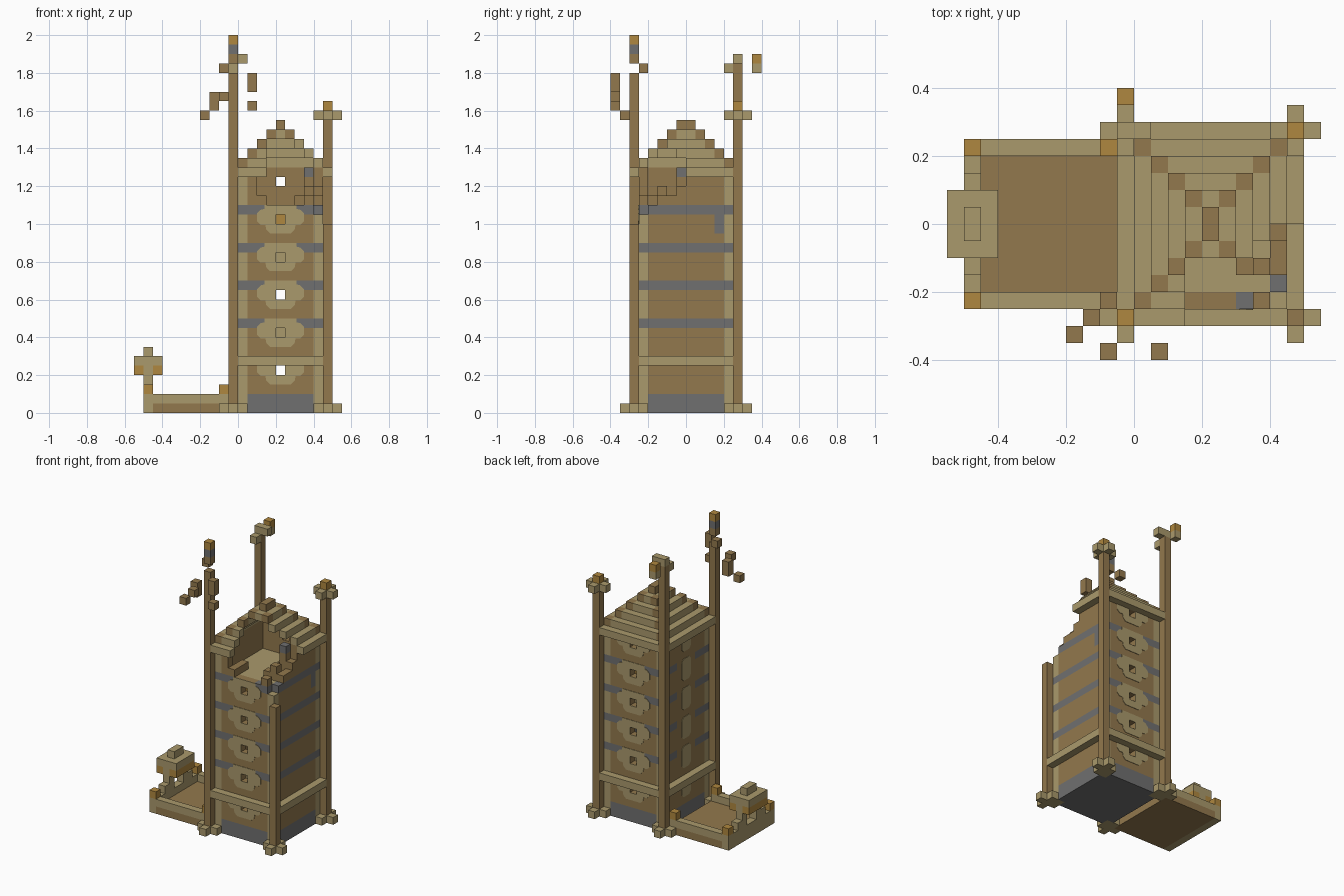
import bpy
import bmesh
from mathutils import Vector

if "Cube" in bpy.data.objects:
    bpy.data.objects.remove(bpy.data.objects["Cube"], do_unlink=True)

U = 0.05  # block size


def material(name, rgb):
    m = bpy.data.materials.new(name)
    m.use_nodes = True
    m.diffuse_color = (*rgb, 1)
    m.node_tree.nodes["Principled BSDF"].inputs["Base Color"].default_value = (*rgb, 1)
    return m


MATS = [material("pale wood", (0.40, 0.32, 0.15)), material("brown wood", (0.29, 0.19, 0.075)),
        material("grey stone", (0.16, 0.16, 0.16)), material("amber lamp", (0.43, 0.245, 0.05))]
PALE, BROWN, GREY, AMBER = range(4)


def finish(name, bm):
    mesh = bpy.data.meshes.new(name)
    bm.to_mesh(mesh)
    bm.free()
    for m in MATS:
        mesh.materials.append(m)
    bpy.context.collection.objects.link(bpy.data.objects.new(name, mesh))


def block(mat, i, j, k):
    """Cells of a block; each argument is an index or an inclusive (low, high) pair."""
    spans = [range(a[0], a[1] + 1) if isinstance(a, tuple) else (a,) for a in (i, j, k)]
    return {(x, y, z): mat for x in spans[0] for y in spans[1] for z in spans[2]}


def build(name, cells):
    """Mesh only the outer faces of a set of unit blocks."""
    bm = bmesh.new()
    verts = {}
    for c, mat in cells.items():
        for axis in range(3):
            for side in (0, 1):
                near = list(c)
                near[axis] += 2 * side - 1
                if tuple(near) in cells:
                    continue
                loop = []
                for a, b in ((0, 0), (1, 0), (1, 1), (0, 1)):
                    p = list(c)
                    p[axis] += side
                    p[(axis + 1) % 3] += a
                    p[(axis + 2) % 3] += b
                    p = tuple(p)
                    if p not in verts:
                        verts[p] = bm.verts.new(Vector(p) * U)
                    loop.append(verts[p])
                face = bm.faces.new(loop if side else loop[::-1])
                face.material_index = mat
    finish(name, bm)


def plate(name, outline, place):
    """Thin painted panel made from a half outline and its mirror image."""
    bm = bmesh.new()
    for s in (1, -1):
        face = bm.faces.new([bm.verts.new(place(s * u, w, 0)) for u, w in outline])
        out = bmesh.ops.extrude_face_region(bm, geom=[face])
        for v in out["geom"]:
            if isinstance(v, bmesh.types.BMVert):
                v.co += place(0, 0, 1) - place(0, 0, 0)
    bmesh.ops.recalc_face_normals(bm, faces=bm.faces)
    finish(name, bm)


# tower walls: timber corners, stone bands, collapsed front corner
BANDS = (9, 13, 17, 21)
WINDOWS = range(4, 25, 4)
FRONT_TOP = {2: 23, 3: 22, 4: 22, 5: 22, 6: 22, 7: 23, 8: 21}
SIDE_TOP = {-4: 22, -3: 23, -2: 23, -1: 24}


def wall_colour(i, j, k):
    end = j in (-5, 4)
    if k in BANDS and (i == 8 or (end and abs(i - 4) > 1) or (i == 0 and not -2 <= j <= 1)):
        return GREY
    if i == 8 and j == 3 and k in (19, 20):
        return GREY
    if end and i in (0, 8):
        return PALE
    return GREY if k < 2 else BROWN


walls = {}
for c in block(0, (0, 8), (-5, 4), (0, 25)):
    i, j, k = c
    if 0 < i < 8 and -5 < j < 4 and k > 0:
        continue
    if i == 4 and k in WINDOWS:
        continue
    if (j == -5 and k >= FRONT_TOP.get(i, 99)) or (i == 8 and k >= SIDE_TOP.get(j, 99)):
        continue
    walls[c] = wall_colour(i, j, k)
build("tower_walls", walls)

build("upper_floor", block(PALE, (1, 7), (-4, 3), 21))
inside = {}
for k, mat in ((8, PALE), (16, PALE), (20, AMBER)):
    inside |= block(mat, 4, (-4, 3), k)
build("window_infill", inside)

# window surrounds on front and back, oval panels on the plain side
half = [(0, .075), (.085, .075), (.085, .055), (.105, .05), (.125, .03), (.125, -.01), (.105, -.03),
        (.08, -.03), (.075, -.055), (.055, -.075), (0, -.075),
        (0, -.025), (.025, -.025), (.025, .025), (0, .025)]
oval = [(0, .075), (.03, .075), (.05, .055), (.05, -.055), (.03, -.075), (0, -.075)]
for n, k in enumerate(WINDOWS):
    z = (k + .5) * U
    for label, s in (("front", -1), ("back", 1)):
        if label == "front" and k == 24:
            continue
        plate(f"{label}_window_surround_{n}", half,
              lambda u, w, t: Vector((.225 + u, s * (.25 + .003 * t), z + w)))
    plate(f"side_panel_{n}", oval, lambda u, w, t: Vector((-.003 * t, u, z + w)))

# ring beams between the posts; the upper one is broken at the collapsed corner
for name, k in (("lower_beam", 5), ("eave_beam", 25)):
    beam = {}
    for j in (-6, 5):
        beam |= block(PALE, (0, 8), j, k)
    for i in (-1, 9):
        beam |= block(PALE, i, (-5, 4), k)
    if k == 25:
        beam = {c: m for c, m in beam.items()
                if not (c[1] == -6 and c[0] > 2) and not (c[0] == 9 and c[1] < 0)}
    build(name, beam)

# stepped roof with darker hip blocks
roof = {}
for n in range(5):
    i0, i1, j0, j1 = n, 8 - n, n - 5, 4 - n
    for c in block(PALE, (i0, i1), (j0, j1), 26 + n):
        i, j, k = c
        on_i, on_j = i in (i0, i1), j in (j0, j1)
        fallen = (i > 2 and j < -2) or (i > 6 and j < -1) or (i > 7 and j < 0)
        if (on_i or on_j) and not fallen:
            roof[c] = BROWN if on_i and on_j else PALE
build("stepped_roof", roof)

rubble = block(BROWN, (6, 7), -3, 22) | block(BROWN, 7, -3, 23) | block(BROWN, 2, (-4, -3), 22)
rubble |= block(BROWN, 7, -1, (22, 24)) | block(GREY, 7, -1, 25) | block(BROWN, 6, 0, 22)
build("roof_rubble", rubble)

# corner posts with cross shaped feet


def cross(i, j, k):
    return block(PALE, (i - 1, i + 1), j, k) | block(PALE, i, (j - 1, j + 1), k)


for name, i, j, top in (("front_right_post", -1, -6, 35), ("front_left_post", 9, -6, 19),
                        ("back_left_post", 9, 5, 31), ("back_right_post", -1, 5, 36)):
    build(name, block(BROWN, i, j, (0, top)) | cross(i, j, 0))

build("back_left_finial", cross(9, 5, 31) | block(AMBER, 9, 5, 32))
build("back_right_bracket", block(PALE, (-1, 0), 5, 37) | block(PALE, -1, 4, 36)
      | block(PALE, -1, 7, 36) | block(AMBER, -1, 7, 37))

# shattered top of the front right post
shards = block(BROWN, -1, -6, 37) | block(GREY, -1, -6, 38) | block(AMBER, -1, -6, 39)
for spot in ((-2, -5, 36), (1, -8, (34, 35)), (1, -8, 32), (-2, -8, 33), (-3, -6, (32, 33)), (-4, -7, 31)):
    shards |= block(BROWN, *spot)
build("broken_post_shards", shards)

# side platform with rim and corner lamps
build("platform_floor", block(BROWN, (-9, -2), (-5, 4), 0))
rim = block(PALE, -10, (-5, 4), (0, 1))
lamps = {}
for j in (-5, 4):
    rim |= block(PALE, (-9, -2), j, 1)
    for i in (-10, -2):
        lamps |= block(AMBER, i, j, 2)
build("platform_rim", rim)
build("platform_lamps", lamps)

# gate shrine at the platform edge
gate = block(PALE, (-11, -9), (-2, 1), 5) | block(PALE, -10, (-1, 0), 6)
gate |= block(PALE, -10, (-2, 1), 4)
for i in (-11, -9):
    gate |= block(AMBER, i, (-2, 1), 4)
for outer, inner in ((-3, -2), (2, 1)):
    gate |= block(PALE, -10, outer, 2) | block(PALE, -10, inner, (2, 3))
build("gate_shrine", gate)
